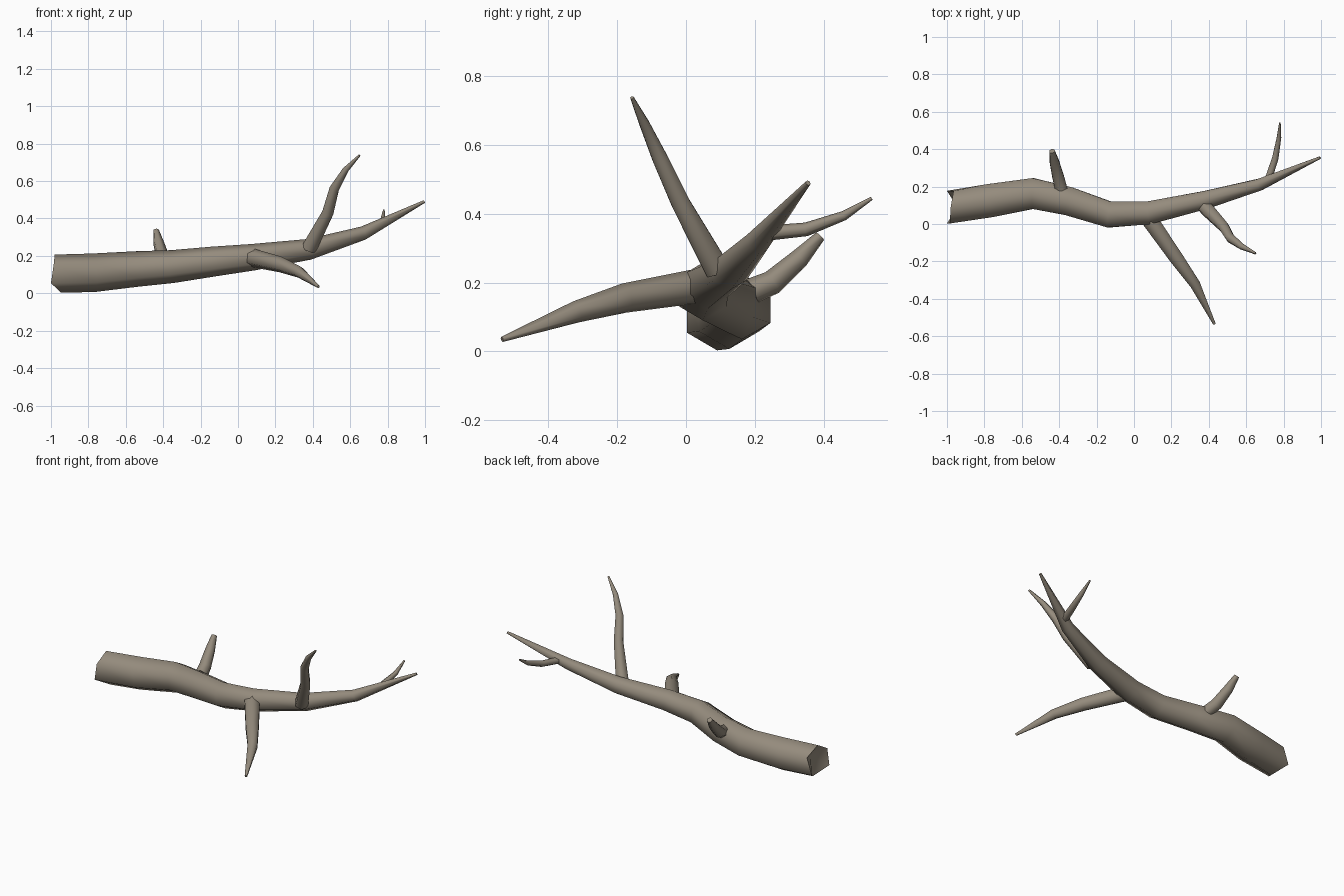
import bpy, bmesh, math
from mathutils import Vector

cube = bpy.data.objects.get("Cube")
if cube:
    bpy.data.objects.remove(cube)

bark = bpy.data.materials.new("grey_brown_bark")
bark.use_nodes = True
colour = (0.30, 0.26, 0.205, 1)
bark.diffuse_color = colour
bark.node_tree.nodes["Principled BSDF"].inputs["Base Color"].default_value = colour

SIDES = 6


def limb(name, path, up, jagged=None):
    """Tapered six-sided tube along (x, y, z, radius) points."""
    pts = [Vector(p[:3]) for p in path]
    bm = bmesh.new()
    rings = []
    for i, p in enumerate(pts):
        tangent = (pts[min(i + 1, len(pts) - 1)] - pts[max(i - 1, 0)]).normalized()
        u = (up - tangent * up.dot(tangent)).normalized()
        v = tangent.cross(u)
        ring = []
        for k in range(SIDES):
            a = math.tau * k / SIDES
            ring.append(bm.verts.new(p + (u * math.cos(a) + v * math.sin(a)) * path[i][3]))
        rings.append(ring)
    for a, b in zip(rings, rings[1:]):
        for k in range(SIDES):
            n = (k + 1) % SIDES
            bm.faces.new((a[k], a[n], b[n], b[k]))
    bm.faces.new(rings[-1])
    # Broken end: uneven rim around a sunken centre
    if jagged:
        for vert, x in zip(rings[0], jagged):
            vert.co.x = x
        centre = bm.verts.new(pts[0] + Vector((0.04, 0, 0.02)))
        for k in range(SIDES):
            bm.faces.new((centre, rings[0][(k + 1) % SIDES], rings[0][k]))
    else:
        bm.faces.new(rings[0])
    bmesh.ops.recalc_face_normals(bm, faces=bm.faces)
    mesh = bpy.data.meshes.new(name)
    bm.to_mesh(mesh)
    bm.free()
    mesh.materials.append(bark)
    obj = bpy.data.objects.new(name, mesh)
    bpy.context.collection.objects.link(obj)
    bpy.ops.object.select_all(action='DESELECT')
    obj.select_set(True)
    bpy.context.view_layer.objects.active = obj
    bpy.ops.object.shade_smooth_by_angle(angle=math.radians(75))


Z = Vector((0, 0, 1))

# Main bough, thick broken end to thin tip
limb("main_bough", [
    (-0.97, 0.09, 0.105, 0.102), (-0.77, 0.125, 0.11, 0.103),
    (-0.54, 0.163, 0.13, 0.095), (-0.35, 0.122, 0.143, 0.088),
    (-0.13, 0.05, 0.17, 0.08), (0.08, 0.06, 0.193, 0.071),
    (0.38, 0.128, 0.235, 0.056), (0.67, 0.21, 0.322, 0.037),
    (0.995, 0.355, 0.49, 0.008)], Z,
    jagged=(-0.98, -0.985, -1.0, -0.945, -1.0, -0.965))

# Side branches
limb("front_branch", [
    (0.085, 0.02, 0.188, 0.05), (0.225, -0.18, 0.155, 0.043),
    (0.325, -0.32, 0.115, 0.032), (0.43, -0.535, 0.035, 0.008)], Z)
limb("upright_branch", [
    (0.38, 0.09, 0.24, 0.042), (0.48, -0.015, 0.43, 0.031),
    (0.515, -0.075, 0.56, 0.026), (0.575, -0.12, 0.66, 0.017),
    (0.65, -0.157, 0.738, 0.006)], Vector((1, 0, 0)))
limb("back_stub", [
    (-0.39, 0.19, 0.175, 0.038), (-0.405, 0.25, 0.2, 0.036),
    (-0.425, 0.33, 0.27, 0.029), (-0.438, 0.39, 0.335, 0.016)], Z)
limb("back_twig", [
    (0.72, 0.245, 0.345, 0.022), (0.755, 0.35, 0.355, 0.02),
    (0.775, 0.46, 0.395, 0.014), (0.78, 0.54, 0.445, 0.005)], Z)
